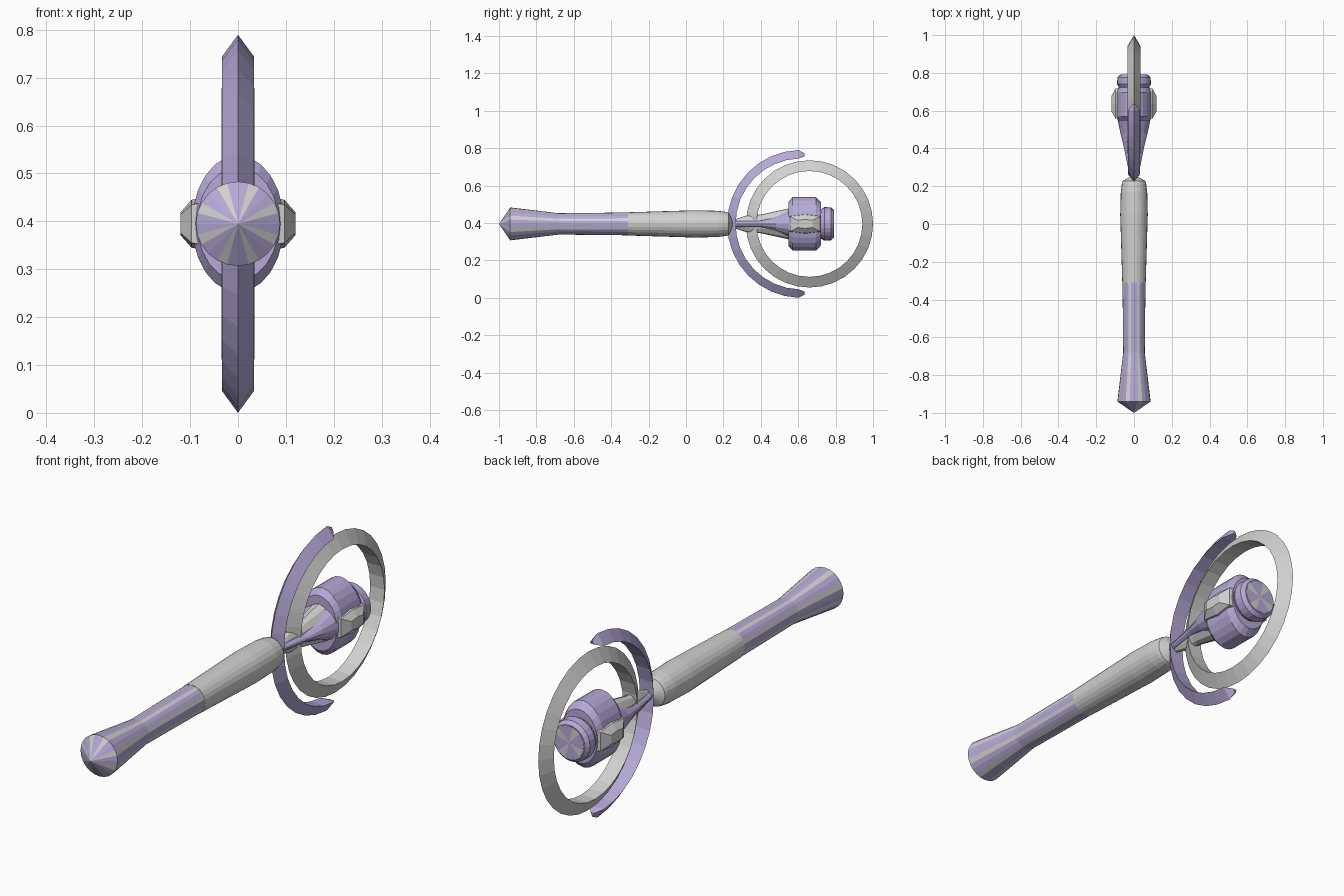
import bpy, bmesh, math

if "Cube" in bpy.data.objects:
    bpy.data.objects.remove(bpy.data.objects["Cube"])

ZC = 0.395  # height of the wand's axis


def material(name, rgb):
    m = bpy.data.materials.new(name)
    m.diffuse_color = (*rgb, 1)
    m.use_nodes = True
    m.node_tree.nodes["Principled BSDF"].inputs["Base Color"].default_value = m.diffuse_color
    return m


LAVENDER = material("lavender", (0.47, 0.40, 0.68))
GREY = material("light grey", (0.64, 0.64, 0.63))


def loft(name, sections, mats, closed=False, rule=None):
    """Skin a row of matching point loops; cap the ends unless closed."""
    bm = bmesh.new()
    rows = [[bm.verts.new(p) for p in s] for s in sections]
    n = len(rows[0])
    pairs = list(zip(rows, rows[1:]))
    if closed:
        pairs.append((rows[-1], rows[0]))
    for a, b in pairs:
        for i in range(n):
            j = (i + 1) % n
            f = bm.faces.new((a[i], a[j], b[j], b[i]))
            if rule:
                f.material_index = rule(i)
    if not closed:
        bm.faces.new(rows[0])
        bm.faces.new(rows[-1])
    bmesh.ops.remove_doubles(bm, verts=bm.verts, dist=0.0002)
    bmesh.ops.recalc_face_normals(bm, faces=bm.faces)
    me = bpy.data.meshes.new(name)
    bm.to_mesh(me)
    bm.free()
    for m in mats:
        me.materials.append(m)
    ob = bpy.data.objects.new(name, me)
    bpy.context.collection.objects.link(ob)
    return ob


def lathe(name, profile, mats, n=24, rule=None):
    """Profile entries are (y, half width x, half height z)."""
    angles = [2 * math.pi * i / n for i in range(n)]
    sections = [[(rx * math.cos(a), y, ZC + rz * math.sin(a)) for a in angles]
                for y, rx, rz in profile]
    return loft(name, sections, mats, rule=rule)


def blade_section(yc, deg, r_in, r_out, half):
    """Triangular section with the sharp edge facing outward."""
    c, s = math.cos(math.radians(deg)), math.sin(math.radians(deg))
    return [(x, yc + r * c, ZC + r * s)
            for x, r in ((-half, r_in), (half, r_in), (0, r_out))]


def round_profile(points):
    return [(y, r, r) for y, r in points]


# striped rear handle with flared pommel
lathe("handle", round_profile([(-1, 0.0001), (-0.94, 0.088), (-0.68, 0.057), (-0.31, 0.061)]),
      [LAVENDER, GREY], rule=lambda i: 1 if i % 3 == 1 else 0)

# plain grip
lathe("grip", round_profile([(-0.31, 0.062), (0.05, 0.073), (0.17, 0.07), (0.215, 0.064),
                             (0.228, 0.06), (0.25, 0.02), (0.27, 0.015)]), [GREY])

# grey neck, taller than wide
lathe("neck", [(0.23, 0.012, 0.015), (0.33, 0.025, 0.046), (0.4, 0.035, 0.05),
               (0.56, 0.06, 0.085)], [GREY], n=12)

# lavender side flares
lathe("neck_flare", [(0.23, 0.018, 0.018), (0.4, 0.052, 0.022), (0.48, 0.072, 0.045),
                     (0.575, 0.092, 0.085)], [LAVENDER], n=16)

# oval head block with chamfered ends
lathe("head_block", [(0.548, 0.085, 0.118), (0.57, 0.096, 0.143), (0.695, 0.096, 0.143),
                     (0.722, 0.085, 0.115)], [LAVENDER], n=24)

# faceted side studs
for side, label in ((-1, "left"), (1, "right")):
    steps = [(0.07, 0.085, 0.055), (0.097, 0.08, 0.05), (0.12, 0.04, 0.024)]
    secs = [[(side * x, 0.637 + sy * hy, ZC + sz * hz)
             for sy, sz in ((-1, -0.8), (0, -1), (1, -0.8), (1, 0.8), (0, 1), (-1, 0.8))]
            for x, hy, hz in steps]
    loft("side_stud_" + label, secs, [GREY])

# end cap with shallow dish and coloured wedges
lathe("end_cap", round_profile([(0.70, 0.08), (0.725, 0.08), (0.74, 0.09), (0.775, 0.088),
                                (0.79, 0.074)]), [LAVENDER])
lathe("end_cap_wedges", round_profile([(0.785, 0.072), (0.791, 0.07), (0.792, 0.0001)]),
      [LAVENDER, GREY], rule=lambda i: 1 if i % 6 in (1, 2) else 0)

# full ring around the head
loft("ring", [blade_section(0.66, 360 * i / 32, 0.283, 0.34, 0.034) for i in range(32)],
     [GREY], closed=True)

# crescent embracing the ring, with hooked tips
tip = (0.362, 0.378, 0.008)
arc = [blade_section(0.615, 87, *tip)]
arc += [blade_section(0.615, 92 + 176 * i / 16, 0.35, 0.395, 0.033) for i in range(17)]
arc += [blade_section(0.615, 273, *tip)]
loft("crescent", arc, [LAVENDER])
